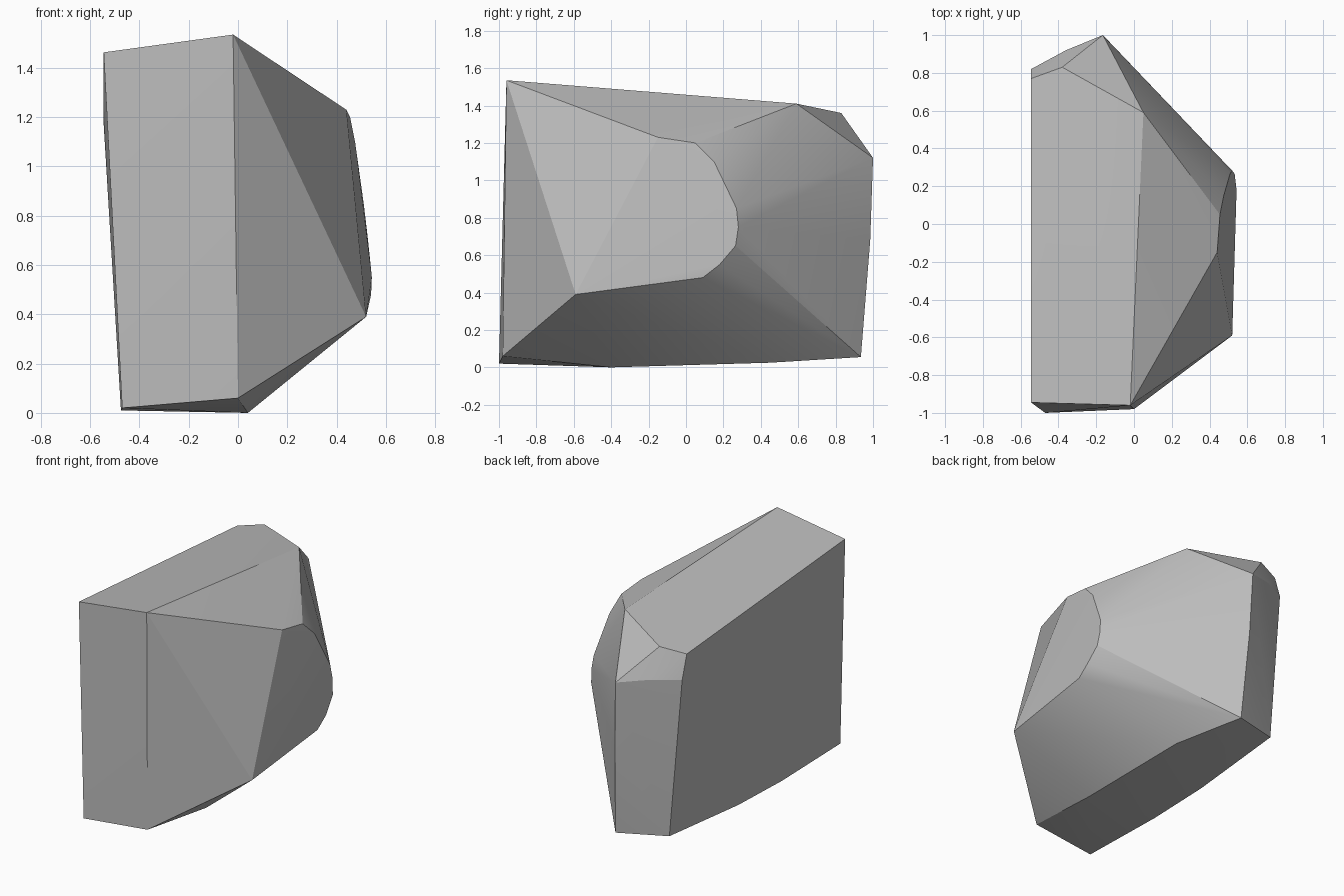
import bpy, bmesh, math

if "Cube" in bpy.data.objects:
    bpy.data.objects.remove(bpy.data.objects["Cube"])

# Corner points of a chiselled boulder, grouped by the side they shape
base = [(-.47, -1, .02), (0, -.98, .06), (.04, -.4, 0), (.02, .45, .025),
        (-.475, -.36, .01), (-.475, .11, .025), (-.455, .83, .08), (-.12, .935, .055)]
top = [(-.02, -.96, 1.535), (-.545, -.945, 1.463), (.05, .59, 1.41),
       (-.38, .83, 1.36), (-.545, .77, 1.33)]
back = [(-.165, 1, 1.12), (-.36, .92, 1.16), (-.545, .82, 1.17), (-.15, .985, .68)]
right_facet = [(.52, -.59, .39), (.44, -.15, 1.23), (.455, .05, 1.2), (.475, .15, 1.1),
               (.51, .27, .85), (.522, .28, .75), (.533, .265, .65), (.543, .18, .55),
               (.54, .09, .48)]

# Wrap the corners in a convex skin
bm = bmesh.new()
for p in base + top + back + right_facet:
    bm.verts.new(p)
hull = bmesh.ops.convex_hull(bm, input=bm.verts)
spare = {g for g in hull["geom_interior"] + hull["geom_unused"]
         if isinstance(g, bmesh.types.BMVert)}
bmesh.ops.delete(bm, geom=list(spare), context='VERTS')
bmesh.ops.recalc_face_normals(bm, faces=bm.faces)
mesh = bpy.data.meshes.new("boulder")
bm.to_mesh(mesh)
bm.free()

# Single stone grey
stone = bpy.data.materials.new("stone_grey")
stone.diffuse_color = (.5, .5, .5, 1)
stone.use_nodes = True
stone.node_tree.nodes["Principled BSDF"].inputs["Base Color"].default_value = stone.diffuse_color
mesh.materials.append(stone)

boulder = bpy.data.objects.new("boulder", mesh)
bpy.context.collection.objects.link(boulder)

# Soften shallow creases, keep the chiselled edges
bpy.context.view_layer.objects.active = boulder
boulder.select_set(True)
bpy.ops.object.shade_smooth_by_angle(angle=math.radians(15))
